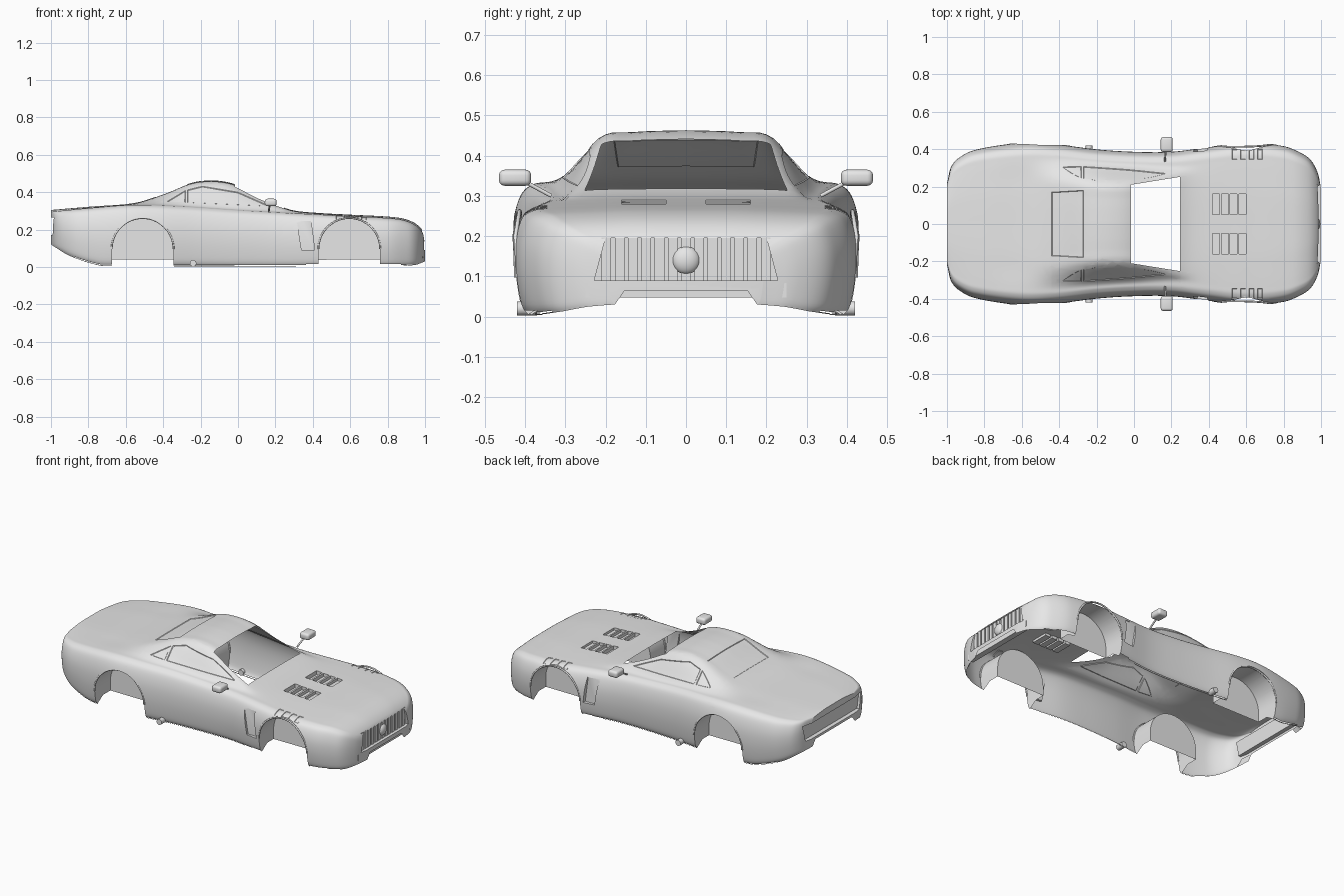
import bpy, bmesh, math
from mathutils import Vector, Matrix

old = bpy.data.objects.get("Cube")
if old:
    bpy.data.objects.remove(old, do_unlink=True)

paint = bpy.data.materials.new("light_grey")
paint.use_nodes = True
grey = (0.8, 0.8, 0.8, 1)
paint.diffuse_color = grey
paint.node_tree.nodes["Principled BSDF"].inputs["Base Color"].default_value = grey


def make(name, bm, smooth=True):
    mesh = bpy.data.meshes.new(name)
    bm.to_mesh(mesh)
    bm.free()
    mesh.materials.append(paint)
    ob = bpy.data.objects.new(name, mesh)
    bpy.context.collection.objects.link(ob)
    if smooth:
        shade(ob)
    return ob


def activate(ob):
    bpy.ops.object.select_all(action='DESELECT')
    ob.select_set(True)
    bpy.context.view_layer.objects.active = ob


def shade(ob):
    activate(ob)
    bpy.ops.object.shade_smooth_by_angle(angle=math.radians(35))


def hermite(keys, x):
    """Smooth curve through (x, value) keys."""
    n = len(keys)
    i = 0
    while i < n - 2 and x > keys[i + 1][0]:
        i += 1

    def slope(k):
        a, b = keys[max(k - 1, 0)], keys[min(k + 1, n - 1)]
        return (b[1] - a[1]) / (b[0] - a[0])
    (x0, v0), (x1, v1) = keys[i], keys[i + 1]
    h = x1 - x0
    u = (x - x0) / h
    return ((2*u**3 - 3*u*u + 1) * v0 + (u**3 - 2*u*u + u) * h * slope(i)
            + (3*u*u - 2*u**3) * v1 + (u**3 - u*u) * h * slope(i + 1))


def spline(pts, steps):
    """Catmull-Rom through 2D points."""
    out = []
    for i in range(len(pts) - 1):
        p = [Vector(pts[min(max(k, 0), len(pts) - 1)]) for k in range(i - 1, i + 3)]
        for s in range(steps):
            u = s / steps
            out.append(0.5 * (2*p[1] + (p[2] - p[0])*u + (2*p[0] - 5*p[1] + 4*p[2] - p[3])*u*u
                              + (3*p[1] - p[0] - 3*p[2] + p[3])*u**3))
    return out + [Vector(pts[-1])]


def prism(bm, pts, axis, a, b):
    """Polygon extruded along an axis from a to b."""
    def at(p, d):
        c = list(p)
        c.insert(axis, d)
        return bm.verts.new(c)
    lo, hi = [at(p, a) for p in pts], [at(p, b) for p in pts]
    faces = [bm.faces.new(lo), bm.faces.new(hi)]
    for i in range(len(pts)):
        j = (i + 1) % len(pts)
        faces.append(bm.faces.new((lo[i], lo[j], hi[j], hi[i])))
    bmesh.ops.recalc_face_normals(bm, faces=faces)


def rect(x0, x1, y0, y1):
    return [(x0, y0), (x1, y0), (x1, y1), (x0, y1)]


# Body outline curves along the length
WIDTH = [(-1, .22), (-.98, .3), (-.94, .35), (-.85, .395), (-.6, .432), (-.42, .425),
         (-.2, .398), (0, .385), (.2, .385), (.4, .41), (.6, .432), (.8, .415),
         (.9, .375), (.95, .335), (.985, .265), (1, .19)]
ROOF = [(-1, .305), (-.8, .322), (-.55, .343), (-.4, .39), (-.25, .45), (-.15, .463),
        (-.06, .455), (0, .435), (.1, .38), (.2, .335), (.3, .302), (.45, .288),
        (.6, .28), (.85, .265), (.93, .243), (.98, .205), (1, .16)]
BELT = [(-1, .295), (-.8, .315), (-.55, .333), (-.3, .325), (0, .305), (.3, .288),
        (.6, .272), (.85, .257), (.93, .234), (.98, .195), (1, .15)]
SILL = [(-1, .12), (-.9, .06), (-.75, .01), (-.68, .005), (.85, .005), (.95, .012), (1, .03)]
CORNER = [(-1, .55), (-.45, .56), (-.2, .55), (0, .57), (.25, .66), (.4, .6), (1, .5)]
SIDE = [(.93, 0), (.97, .1), (1, .4), (.995, .68), (.95, .9), (.88, .985)]


def ring(x):
    w, c, t, b = (hermite(k, x) for k in (WIDTH, ROOF, BELT, SILL))
    g, rise = w * hermite(CORNER, x), c - t
    pts = [(w * f, b + (t - b) * h) for f, h in SIDE]
    pts += [(.78 * w, t + .1 * rise), (g, c - .12 * rise - .002),
            (g * .6, c - .03 * rise), (0, c)]
    half = spline(pts, 5)
    left = [Vector((-p.x, p.y)) for p in reversed(half[:-1])]
    under = [Vector((s * .8 * w, b + .035)) for s in (-1, 1)]
    return [(x, p.x, p.y) for p in half + left + under]


# Solid body loft
bm = bmesh.new()
count = 110
rows = [[bm.verts.new(p) for p in ring(-math.cos(math.pi * i / count))] for i in range(count + 1)]
n = len(rows[0])
for r0, r1 in zip(rows, rows[1:]):
    for i in range(n):
        j = (i + 1) % n
        bm.faces.new((r0[i], r0[j], r1[j], r1[i]))
bm.faces.new(rows[0])
bm.faces.new(rows[-1])
bmesh.ops.recalc_face_normals(bm, faces=bm.faces)
body = make("body_shell", bm, False)

# Wheel wells, vents and recesses cut from the body
WHEELS = (-.51, .595)
R, HUB = .165, .097
arc = [math.pi * i / 32 for i in range(33)]
GRILLE = [(-.228, .09), (.228, .09), (.2, .195), (-.2, .195)]
bm = bmesh.new()
for s in (-1, 1):
    for cx in WHEELS:
        arch = [(cx + R * math.cos(a), HUB + R * math.sin(a)) for a in arc]
        prism(bm, arch + [(cx - R, -.1), (cx + R, -.1)], 1, s * .27, s * .6)
    prism(bm, [(.315, .245), (.39, .245), (.41, .09), (.34, .09)], 1, s * .388, s * .6)
    for i in range(4):
        x = .42 + i * .047
        prism(bm, rect(x, x + .037, s * .05, s * .16), 2, .266, .4)
prism(bm, GRILLE, 0, .95, 1.1)
prism(bm, [(-.26, .17), (.26, .17), (.28, .265), (-.28, .265)], 0, -1.1, -.975)
cutter = make("body_cutter", bm, False)
cutter.hide_render = True
mod = body.modifiers.new("cut", 'BOOLEAN')
mod.operation, mod.object = 'DIFFERENCE', cutter
for solver in ('EXACT', 'MANIFOLD', 'FLOAT'):
    mod.solver = solver
    graph = bpy.context.evaluated_depsgraph_get()
    if len(body.evaluated_get(graph).data.polygons) > 5000:
        break
activate(body)
bpy.ops.object.modifier_apply(modifier="cut")
bpy.data.objects.remove(cutter, do_unlink=True)

# Open the underside
bm = bmesh.new()
bm.from_mesh(body.data)
bmesh.ops.dissolve_degenerate(bm, dist=1e-5, edges=bm.edges[:])
bm.normal_update()
floor = []
for f in bm.faces:
    c = f.calc_center_median()
    if f.normal.z < -.6 and c.z < hermite(SILL, c.x) + .042:
        floor.append(f)
bmesh.ops.delete(bm, geom=floor, context='FACES')


def carve(pts, axis, keep):
    """Cut a convex outline into the skin and return the faces inside it."""
    def lift(p):
        c = list(p)
        c.insert(axis, 0)
        return Vector(c)
    mid = lift(sum((Vector(p) for p in pts), Vector((0, 0))) / len(pts))
    planes = []
    for p, q in zip(pts, pts[1:] + pts[:1]):
        a, d = lift(p), Vector(q) - Vector(p)
        nor = lift((d.y, -d.x)).normalized()
        planes.append((a, nor if (mid - a).dot(nor) < 0 else -nor))
    for a, nor in planes:
        faces = [f for f in bm.faces if keep(f)]
        geom = set(faces) | {e for f in faces for e in f.edges} | {v for f in faces for v in f.verts}
        bmesh.ops.bisect_plane(bm, geom=list(geom), dist=1e-5, plane_co=a, plane_no=nor)
        bm.normal_update()
    return [f for f in bm.faces if keep(f) and
            all((f.calc_center_median() - a).dot(nor) < 0 for a, nor in planes)]


def upper(f):
    c = f.calc_center_median()
    return c.z > .285 and -.55 < c.x < .32


def fender(f, s):
    c = f.calc_center_median()
    return f.normal.z > .2 and .5 < c.x < .72 and .3 < c.y * s < .42


# Open windscreen, set-in side and rear windows, fender slots
hole = carve([(-.015, -.21), (.245, -.252), (.245, .252), (-.015, .21)], 2, upper)
bmesh.ops.delete(bm, geom=hole, context='FACES')
panes = [carve([(-.38, .35), (.17, .325), (0, .4), (-.19, .432), (-.28, .41)], 1,
               lambda f, s=s: upper(f) and f.calc_center_median().y * s > .2) for s in (-1, 1)]
panes.append(carve([(-.44, -.17), (-.27, -.18), (-.27, .18), (-.44, .17)], 2,
                   lambda f: upper(f) and f.calc_center_median().x < -.2))
for pane in panes:
    if pane:
        bmesh.ops.inset_region(bm, faces=pane, thickness=.003, depth=-.003)
for s in (-1, 1):
    for i in range(4):
        x = .525 + i * .045
        slot = carve(rect(x, x + .027, s * .345, s * .4), 2, lambda f: fender(f, s))
        if slot:
            bmesh.ops.inset_region(bm, faces=slot, thickness=.002, depth=-.003)
bm.to_mesh(body.data)
bm.free()
shade(body)

# Grille bars, centre boss and front bumper bar
bm = bmesh.new()
for i in range(13):
    y = -.198 + i * .033
    prism(bm, rect(y - .012, y + .012, .088, .197), 0, .948, .982)
make("grille_bars", bm, False)
bm = bmesh.new()
bmesh.ops.create_uvsphere(bm, u_segments=24, v_segments=16, radius=.035,
                          matrix=Matrix.Translation((.975, 0, .14)) @ Matrix.Diagonal((.6, 1, 1, 1)))
make("grille_boss", bm)
bm = bmesh.new()
prism(bm, rect(-.25, .25, .047, .083), 0, .955, .99)
make("front_bumper_bar", bm, False)


def tube(name, pts, radius):
    data = bpy.data.curves.new(name, 'CURVE')
    data.dimensions = '3D'
    data.bevel_depth, data.bevel_resolution, data.use_fill_caps = radius, 3, True
    sp = data.splines.new('POLY')
    sp.points.add(len(pts) - 1)
    for p, co in zip(sp.points, pts):
        p.co = (*co, 1)
    data.materials.append(paint)
    ob = bpy.data.objects.new(name, data)
    bpy.context.collection.objects.link(ob)


# Parts on both sides: wheel arch lips, mirrors, exhaust tips
for s, side in ((1, "left"), (-1, "right")):
    for cx, end in zip(WHEELS, ("rear", "front")):
        lip = [(cx + R * math.cos(a), HUB + R * math.sin(a)) for a in arc]
        tube(f"{end}_arch_lip_{side}",
             [(x, s * (hermite(WIDTH, x) * (.997 if z < .2 else .997 - (z - .2) * .6) - .001), z)
              for x, z in lip], .005)
    bm = bmesh.new()
    bmesh.ops.create_cube(bm, size=1, matrix=Matrix.Translation((.175, s * .425, .345))
                          @ Matrix.Diagonal((.064, .08, .04, 1)))
    bmesh.ops.bevel(bm, geom=bm.edges[:], offset=.014, segments=4, affect='EDGES', profile=.5)
    make(f"mirror_{side}", bm)
    tube(f"mirror_arm_{side}", [(.165, s * .335, .3), (.17, s * .4, .335)], .005)
    tube(f"exhaust_tip_{side}", [(-.24, s * .37, .02), (-.24, s * .42, .02)], .018)
